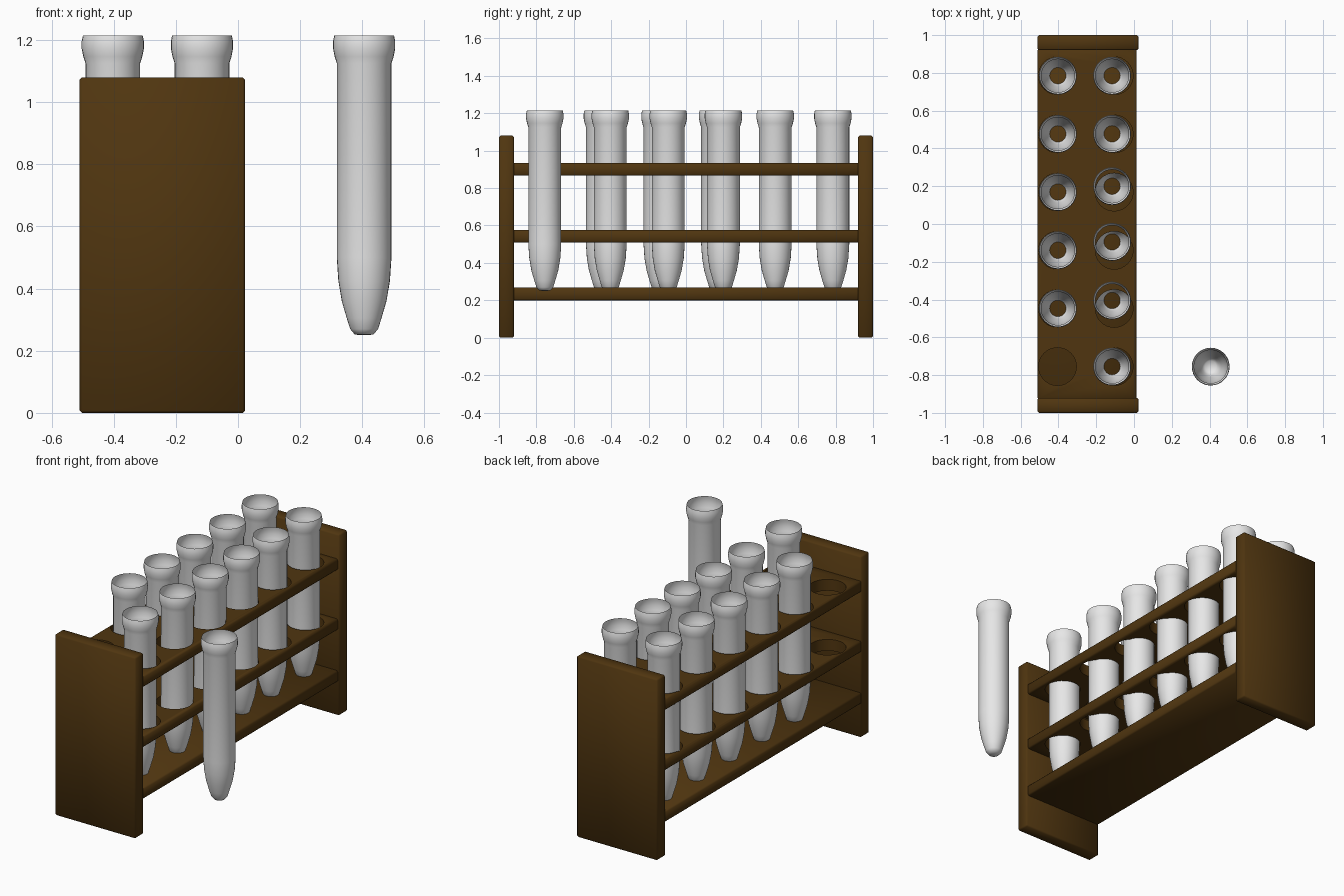
import bpy, bmesh, math

cube = bpy.data.objects.get("Cube")
if cube:
    bpy.data.objects.remove(cube, do_unlink=True)


def make_material(name, rgb):
    mat = bpy.data.materials.new(name)
    mat.use_nodes = True
    colour = (*rgb, 1)
    mat.diffuse_color = colour
    mat.node_tree.nodes["Principled BSDF"].inputs["Base Color"].default_value = colour
    return mat


wood = make_material("dark_wood", (0.08, 0.036, 0.005))
glass = make_material("pale_glass", (0.8, 0.8, 0.8))


def add_object(name, bm, mat=None):
    mesh = bpy.data.meshes.new(name)
    bmesh.ops.recalc_face_normals(bm, faces=bm.faces)
    bm.to_mesh(mesh)
    bm.free()
    obj = bpy.data.objects.new(name, mesh)
    bpy.context.collection.objects.link(obj)
    if mat:
        mesh.materials.append(mat)
    return obj


def smooth(obj):
    bpy.ops.object.select_all(action='DESELECT')
    obj.select_set(True)
    bpy.context.view_layer.objects.active = obj
    bpy.ops.object.shade_smooth_by_angle(angle=math.radians(50))


def add_board(name, low, high):
    """Box between two corners with softened edges."""
    bm = bmesh.new()
    bmesh.ops.create_cube(bm, size=1)
    for v in bm.verts:
        v.co = [(a + b) / 2 + c * (b - a) for a, b, c in zip(low, high, v.co)]
    bmesh.ops.bevel(bm, geom=bm.edges[:], offset=0.008, segments=1, affect='EDGES')
    return add_object(name, bm, wood)


# Hole layout shared by the two upper shelves
HOLE_X = (-0.405, -0.105)
ROWS = [-0.755 + 0.308 * i for i in range(6)]

bm = bmesh.new()
for x in HOLE_X:
    for y in ROWS:
        made = bmesh.ops.create_cone(bm, cap_ends=True, segments=32,
                                     radius1=0.1, radius2=0.1, depth=2)
        bmesh.ops.translate(bm, verts=made["verts"], vec=(x, y, 0.6))
cutter = add_object("hole_cutter", bm)
cutter.hide_render = True
cutter.hide_viewport = True

# End boards
for name, y in (("front_board", -1), ("back_board", 0.92)):
    smooth(add_board(name, (-0.51, y, 0), (0.023, y + 0.08, 1.08)))

# Shelves: the bottom one is solid, the others are pierced
for name, z, pierced in (("bottom_shelf", 0.2, False),
                         ("middle_shelf", 0.508, True),
                         ("top_shelf", 0.866, True)):
    shelf = add_board(name, (-0.51, -0.93, z), (0.014, 0.93, z + 0.068))
    if pierced:
        mod = shelf.modifiers.new("holes", 'BOOLEAN')
        mod.object = cutter
        mod.operation = 'DIFFERENCE'
        mod.solver = 'EXACT'
        bpy.context.view_layer.objects.active = shelf
        bpy.ops.object.modifier_apply(modifier=mod.name)
    smooth(shelf)
bpy.data.objects.remove(cutter, do_unlink=True)

# Test tube: open thin shell turned from a profile of radius and height
PROFILE = [(0, 0.25), (0.03, 0.252), (0.045, 0.27), (0.056, 0.305), (0.072, 0.36),
           (0.083, 0.425), (0.088, 0.5), (0.088, 1.125), (0.095, 1.147),
           (0.1, 1.172), (0.1, 1.197), (0.096, 1.215)]
bm = bmesh.new()
verts = [bm.verts.new((r, 0, z)) for r, z in PROFILE]
edges = [bm.edges.new(pair) for pair in zip(verts, verts[1:])]
bmesh.ops.spin(bm, geom=verts + edges, cent=(0, 0, 0), axis=(0, 0, 1),
               angle=math.tau, steps=32, use_duplicate=False)
bmesh.ops.remove_doubles(bm, verts=bm.verts[:], dist=0.0005)
bm.normal_update()
# Face the shell outward
side = max(bm.faces, key=lambda f: f.calc_area())
outward = side.normal.dot(side.calc_center_median() * 1 - side.calc_center_median().project((0, 0, 1)))
loose = add_object("loose_tube", bm, glass)
if sum(p.normal.x * p.center.x + p.normal.y * p.center.y for p in loose.data.polygons) < 0:
    loose.data.flip_normals()
loose.location = (0.406, -0.755, 0)
smooth(loose)

# Tubes in the rack; the outer column has one empty place
places = [(-0.403, y) for y in ROWS[1:]]
places += [(-0.116, y) for y in (-0.755, -0.405, -0.095, 0.2, 0.477, 0.785)]
for i, (x, y) in enumerate(places, 1):
    tube = bpy.data.objects.new(f"rack_tube_{i}", loose.data)
    tube.location = (x, y, 0)
    bpy.context.collection.objects.link(tube)
